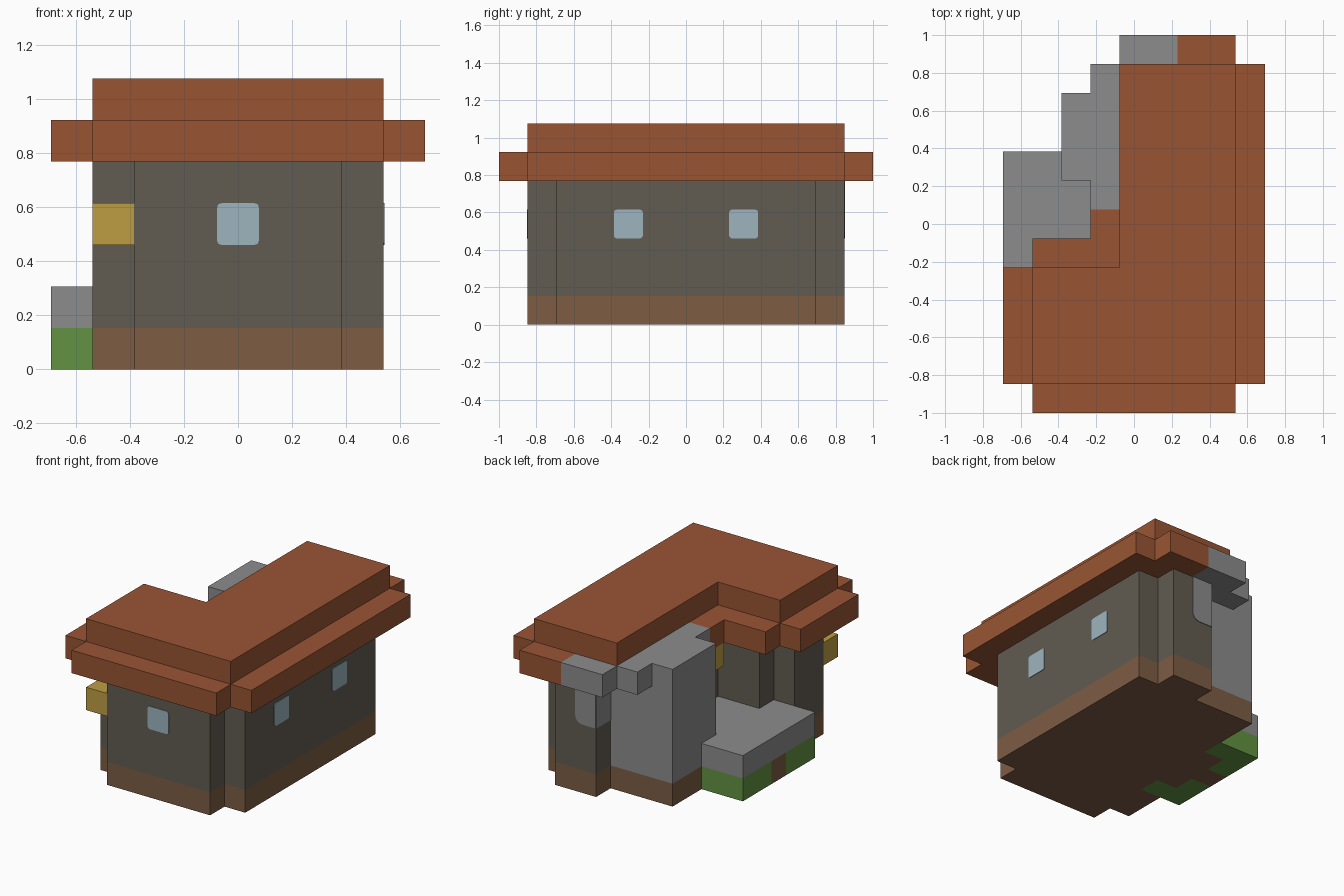
import bpy, bmesh, math
from mathutils import Vector

cube = bpy.data.objects.get("Cube")
if cube:
    bpy.data.objects.remove(cube, do_unlink=True)

U = 2 / 13                           # size of one building block
ORIGIN = Vector((-4.5, -6.5, 0))     # grid corner, in blocks


def material(name, *rgb):
    lin = [((c / 255 + 0.055) / 1.055) ** 2.4 for c in rgb] + [1]
    m = bpy.data.materials.new(name)
    m.use_nodes = True
    m.diffuse_color = lin
    m.node_tree.nodes["Principled BSDF"].inputs["Base Color"].default_value = lin
    return m


ROOF = material("terracotta", 153, 85, 52)
WALL = material("dark_plaster", 98, 92, 81)
EARTH = material("brown_earth", 125, 92, 68)
STONE = material("grey_stone", 140, 140, 140)
GRASS = material("grass_green", 98, 146, 66)
LAMP = material("lamp_yellow", 190, 157, 68)
GLASS = material("pale_glass", 157, 181, 190)


def blocks(*rects, z=(0, 1)):
    """Cells covered by (x0, x1, y0, y1) rectangles between two levels."""
    return {(x, y, h) for x0, x1, y0, y1 in rects
            for x in range(x0, x1) for y in range(y0, y1) for h in range(*z)}


def finish(name, bm, mat):
    mesh = bpy.data.meshes.new(name)
    bm.to_mesh(mesh)
    bm.free()
    mesh.materials.append(mat)
    bpy.context.collection.objects.link(bpy.data.objects.new(name, mesh))


def build(name, cells, mat, solid):
    """Outer skin of a group of blocks, merged into large flat faces."""
    bm = bmesh.new()
    for cell in cells:
        for axis in range(3):
            for side in (-1, 1):
                n = Vector((0, 0, 0))
                n[axis] = side
                if tuple(int(a + b) for a, b in zip(cell, n)) in solid:
                    continue
                u, v = Vector((0, 0, 0)), Vector((0, 0, 0))
                u[(axis + 1) % 3], v[(axis + 2) % 3] = side, 1
                mid = Vector(cell) + Vector((.5, .5, .5)) + n / 2 + ORIGIN
                bm.faces.new([bm.verts.new((mid + (u * a + v * b) / 2) * U)
                              for a, b in ((-1, -1), (1, -1), (1, 1), (-1, 1))])
    bmesh.ops.remove_doubles(bm, verts=bm.verts, dist=0.001)
    bmesh.ops.dissolve_limit(bm, angle_limit=0.01, verts=bm.verts, edges=bm.edges)
    finish(name, bm, mat)


def panel(name, corner, along, out, size, radii, mat):
    """Thin plate with rounded corners; corner, size and radii in blocks."""
    along, out, up = Vector(along), Vector(out), Vector((0, 0, 1))
    base, (w, h) = Vector(corner) + ORIGIN, size
    bm = bmesh.new()
    ring = []
    for i, (cx, cz) in enumerate(((0, 0), (w, 0), (w, h), (0, h))):
        r = radii[i]
        px, pz = (r if cx == 0 else w - r), (r if cz == 0 else h - r)
        for k in range(5 if r else 1):
            a = math.pi * (1 + i / 2 + k / 8)
            p = base + along * (px + r * math.cos(a)) + up * (pz + r * math.sin(a))
            ring.append(bm.verts.new(p * U))
    face = bm.faces.new(ring)
    top = bmesh.ops.extrude_face_region(bm, geom=[face])["geom"]
    bmesh.ops.translate(bm, vec=out * 0.004,
                        verts=[g for g in top if isinstance(g, bmesh.types.BMVert)])
    bmesh.ops.recalc_face_normals(bm, faces=bm.faces)
    finish(name, bm, mat)


# Footprints
house = ((2, 7, 1, 5), (1, 8, 2, 4), (4, 8, 2, 11), (5, 7, 11, 12))
chimney_plan = ((2, 5, 8, 11),)
porch_plan = ((0, 2, 4, 9), (2, 4, 5, 8))

# Ground level: grass along the porch, earth everywhere else
grass = blocks((0, 2, 4, 5), (0, 1, 5, 6), (0, 1, 7, 8), (0, 2, 8, 9))
foundation = blocks(*house, *chimney_plan, *porch_plan) - grass

# Stone porch, chimney and its stepped cap
porch = blocks(*porch_plan, z=(1, 2)) - blocks(*house, z=(1, 2))
chimney = blocks(*chimney_plan, z=(1, 5))
cap = blocks((2, 3, 8, 11), (3, 4, 7, 12), (4, 6, 11, 13), z=(5, 6))
walls = blocks(*house, z=(1, 5)) - chimney

# Two-step roof
eaves = blocks((0, 9, 1, 5), (1, 8, 0, 1), (1, 4, 5, 6), (3, 4, 6, 7),
               (4, 9, 5, 12), (4, 8, 12, 13), z=(5, 6)) - cap
ridge = blocks((1, 8, 1, 5), (4, 8, 5, 12), z=(6, 7))

# Lanterns
corner_lantern = blocks((1, 2, 1, 2), z=(3, 4))
porch_lantern = blocks((3, 4, 6, 7), z=(4, 5))

parts = (("grass", grass, GRASS), ("foundation", foundation, EARTH),
         ("porch", porch, STONE), ("chimney", chimney, STONE),
         ("chimney_cap", cap, STONE), ("walls", walls, WALL),
         ("roof_eaves", eaves, ROOF), ("roof_ridge", ridge, ROOF),
         ("corner_lantern", corner_lantern, LAMP),
         ("porch_lantern", porch_lantern, LAMP))
solid = set().union(*(cells for _, cells, _ in parts))
for name, cells, mat in parts:
    build(name, cells, mat, solid)

# Windows
soft = [0.1] * 4
panel("front_window", (4, 1, 3), (1, 0, 0), (0, -1, 0), (1, 1), soft, GLASS)
for label, y in (("front", 4), ("back", 8)):
    panel("side_window_" + label, (8, y, 3), (0, 1, 0), (1, 0, 0), (1, 1), soft, GLASS)

# Stone facing wrapped round the back wall corner
panel("back_stone_facing", (6, 12, 3), (-1, 0, 0), (0, 1, 0), (1, 2), (.35, 0, 0, 0), STONE)
panel("side_stone_facing", (5, 12, 3), (0, -1, 0), (-1, 0, 0), (1, 2), (0, 0, 0, 0), STONE)
